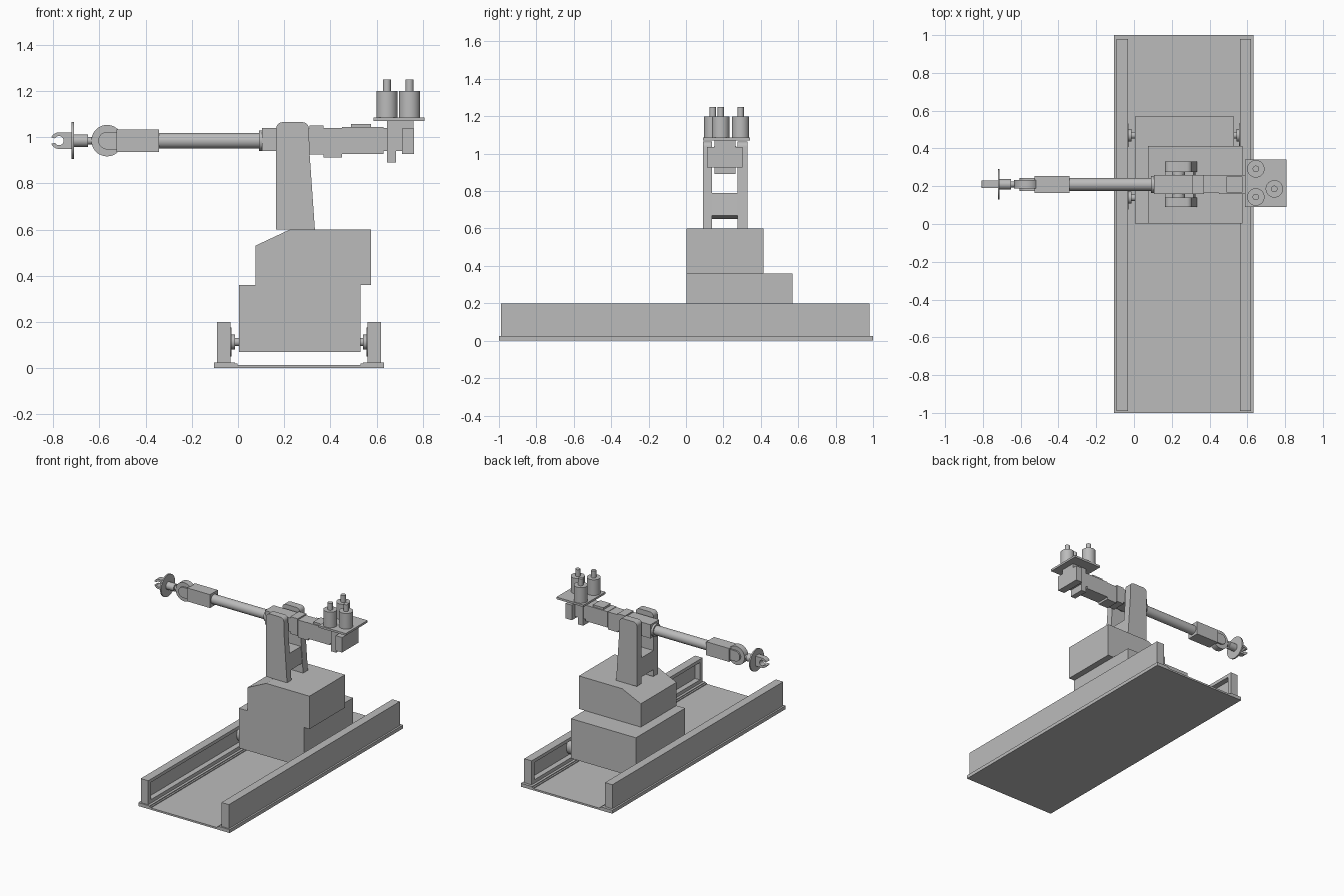
import bpy, bmesh, math
from mathutils import Matrix, Vector

if "Cube" in bpy.data.objects:
    bpy.data.objects.remove(bpy.data.objects["Cube"])

grey = bpy.data.materials.new("plain_grey")
grey.diffuse_color = (0.5, 0.5, 0.5, 1)
grey.use_nodes = True
grey.node_tree.nodes["Principled BSDF"].inputs["Base Color"].default_value = grey.diffuse_color
AY, AZ = 0.21, 0.985          # arm axis


def finish(name, bm, smooth=False):
    bmesh.ops.recalc_face_normals(bm, faces=bm.faces)
    me = bpy.data.meshes.new(name)
    bm.to_mesh(me)
    bm.free()
    me.materials.append(grey)
    ob = bpy.data.objects.new(name, me)
    bpy.context.collection.objects.link(ob)
    if smooth:
        bpy.ops.object.select_all(action='DESELECT')
        ob.select_set(True)
        bpy.context.view_layer.objects.active = ob
        bpy.ops.object.shade_smooth_by_angle(angle=math.radians(35))
    return ob


def box(name, x, y, z):
    bm = bmesh.new()
    bmesh.ops.create_cube(bm, size=1)
    for v in bm.verts:
        v.co = [(a + b) / 2 + c * (b - a) for (a, b), c in zip((x, y, z), v.co)]
    return finish(name, bm)


def cyl(name, axis, lo, hi, a, b, r, seg=40):
    """Cylinder from lo to hi on an axis; a, b are the other coordinates in xyz order."""
    bm = bmesh.new()
    bmesh.ops.create_cone(bm, cap_ends=True, segments=seg, radius1=r, radius2=r, depth=hi - lo)
    m = (lo + hi) / 2
    rot, c = {'x': (Matrix.Rotation(math.pi / 2, 4, 'Y'), (m, a, b)),
              'y': (Matrix.Rotation(math.pi / 2, 4, 'X'), (a, m, b)),
              'z': (Matrix(), (a, b, m))}[axis]
    bmesh.ops.transform(bm, matrix=Matrix.Translation(c) @ rot, verts=bm.verts)
    return finish(name, bm, True)


def extrude(name, pts, y0, y1, smooth=False):
    """Extrude an x-z outline along y."""
    bm = bmesh.new()
    f = bm.faces.new([bm.verts.new((x, y0, z)) for x, z in pts])
    g = bmesh.ops.extrude_face_region(bm, geom=[f])
    bmesh.ops.translate(bm, vec=(0, y1 - y0, 0),
                        verts=[v for v in g['geom'] if isinstance(v, bmesh.types.BMVert)])
    return finish(name, bm, smooth)


def arc(cx, cz, r, a0, a1, n=12):
    return [(cx + r * math.cos(math.radians(a0 + (a1 - a0) * i / n)),
             cz + r * math.sin(math.radians(a0 + (a1 - a0) * i / n))) for i in range(n + 1)]


# Track bed with raised edge strips
MID = 0.264
box("track_bed", (-0.105, 0.633), (-1, 1), (0, 0.013))
for s, side in ((-1, "left"), (1, "right")):
    def X(a, b):
        return tuple(sorted((MID + s * a, MID + s * b)))
    box(side + "_edge_strip", X(0.278, 0.369), (-1, 1), (0, 0.025))
    box(side + "_strip_step", X(0.266, 0.278), (-1, 1), (0, 0.019))
    # Rail: outer web, flanges and end caps leaving a pocket on the inner face
    yr = (-0.99, 0.98)
    box(side + "_rail_web", X(0.335, 0.356), yr, (0.025, 0.2))
    box(side + "_rail_top_flange", X(0.296, 0.335), yr, (0.176, 0.2))
    box(side + "_rail_bottom_flange", X(0.296, 0.335), yr, (0.025, 0.05))
    box(side + "_rail_front_cap", X(0.296, 0.335), (-0.99, -0.96), (0.05, 0.176))
    box(side + "_rail_back_cap", X(0.296, 0.335), (0.95, 0.98), (0.05, 0.176))
    # Rollers running in the pocket
    for i, y in enumerate((0.14, 0.47)):
        tag = f"{side}_roller_{i + 1}_"
        cyl(tag + "wheel", 'x', *X(0.293, 0.33), y, 0.113, 0.062)
        cyl(tag + "hub", 'x', *X(0.278, 0.293), y, 0.113, 0.032)
        cyl(tag + "axle", 'x', *X(0.25, 0.278), y, 0.113, 0.018)

# Carriage body
box("carriage_lower", (0.005, 0.53), (0.003, 0.57), (0.07, 0.36))
extrude("carriage_upper", [(0.075, 0.36), (0.575, 0.36), (0.575, 0.6), (0.225, 0.6), (0.075, 0.53)],
        0.003, 0.414)

# Tower: two side plates joined by a cross bar, with a pivot pin
plate = [(0.165, 0.6), (0.333, 0.6), (0.31, 0.93)]
plate += arc(0.279, 1.037, 0.028, 0, 90, 6) + arc(0.193, 1.037, 0.028, 90, 180, 6)
for side, y0, y1 in (("front", 0.09, 0.14), ("back", 0.275, 0.33)):
    extrude(f"tower_{side}_plate", plate, y0, y1, True)
extrude("tower_cross_bar", [(0.165, 0.65), (0.24, 0.65), (0.325, 0.67), (0.316, 0.79), (0.165, 0.79)],
        0.14, 0.275)
cyl("pivot_pin", 'y', 0.13, 0.285, 0.235, AZ, 0.035)

# Rear arm housing: stepped blocks (x range, z range, half width)
for i, (x, z, w) in enumerate((
        ((0.105, 0.31), (0.94, 1.04), 0.05),
        ((0.31, 0.37), (0.925, 1.05), 0.05),
        ((0.37, 0.45), (0.912, 1.04), 0.046),
        ((0.45, 0.63), (0.927, 1.043), 0.05),
        ((0.49, 0.575), (1.043, 1.058), 0.042),
        ((0.63, 0.65), (0.94, 1.04), 0.05))):
    box(f"arm_housing_{i + 1}", x, (AY - w, AY + w), z)

# Motor bracket, plate and three motors
extrude("motor_bracket", [(0.645, 0.89), (0.685, 0.89), (0.685, 0.94), (0.71, 0.94), (0.71, 1.035),
                          (0.76, 1.035), (0.76, 1.07), (0.645, 1.07)], 0.152, 0.265)
box("bracket_end_block", (0.71, 0.762), (0.112, 0.302), (0.927, 1.037))
box("motor_plate", (0.587, 0.807), (0.09, 0.342), (1.071, 1.086))
for i, (x, y) in enumerate(((0.645, 0.292), (0.645, 0.143), (0.743, 0.186))):
    cyl(f"motor_{i + 1}", 'z', 1.086, 1.2, x, y, 0.046)
    cyl(f"motor_{i + 1}_shaft", 'z', 1.2, 1.25, x, y, 0.017)

# Front arm tube and forearm
cyl("arm_collar", 'x', 0.09, 0.105, AY, AZ, 0.045)
cyl("arm_tube", 'x', -0.345, 0.095, AY, AZ, 0.034)
box("forearm", (-0.527, -0.342), (AY - 0.045, AY + 0.045), (0.936, 1.034))
cyl("wrist_disc", 'y', AY - 0.022, AY + 0.022, -0.567, AZ, 0.068, 48)
for side, y0 in (("front", AY - 0.034), ("back", AY + 0.022)):
    extrude(f"wrist_fork_{side}", arc(-0.567, AZ, 0.038, 90, 270, 16)
            + [(-0.52, AZ - 0.038), (-0.52, AZ + 0.038)], y0, y0 + 0.012, True)

# Wrist shaft, flange and claw
cyl("wrist_neck", 'x', -0.655, -0.62, AY, AZ, 0.016)
cyl("wrist_shaft", 'x', -0.712, -0.65, AY, AZ, 0.027)
cyl("wrist_flange", 'x', -0.721, -0.711, AY, AZ, 0.08, 48)
claw = [(-0.718, AZ - 0.036), (-0.718, AZ + 0.036)]
claw += arc(-0.775, AZ, 0.036, 90, 158, 8) + arc(-0.775, AZ, 0.02, 150, -150, 20)
claw += arc(-0.775, AZ, 0.036, 202, 270, 8)
extrude("gripper_claw", claw, AY - 0.02, AY + 0.02, True)
